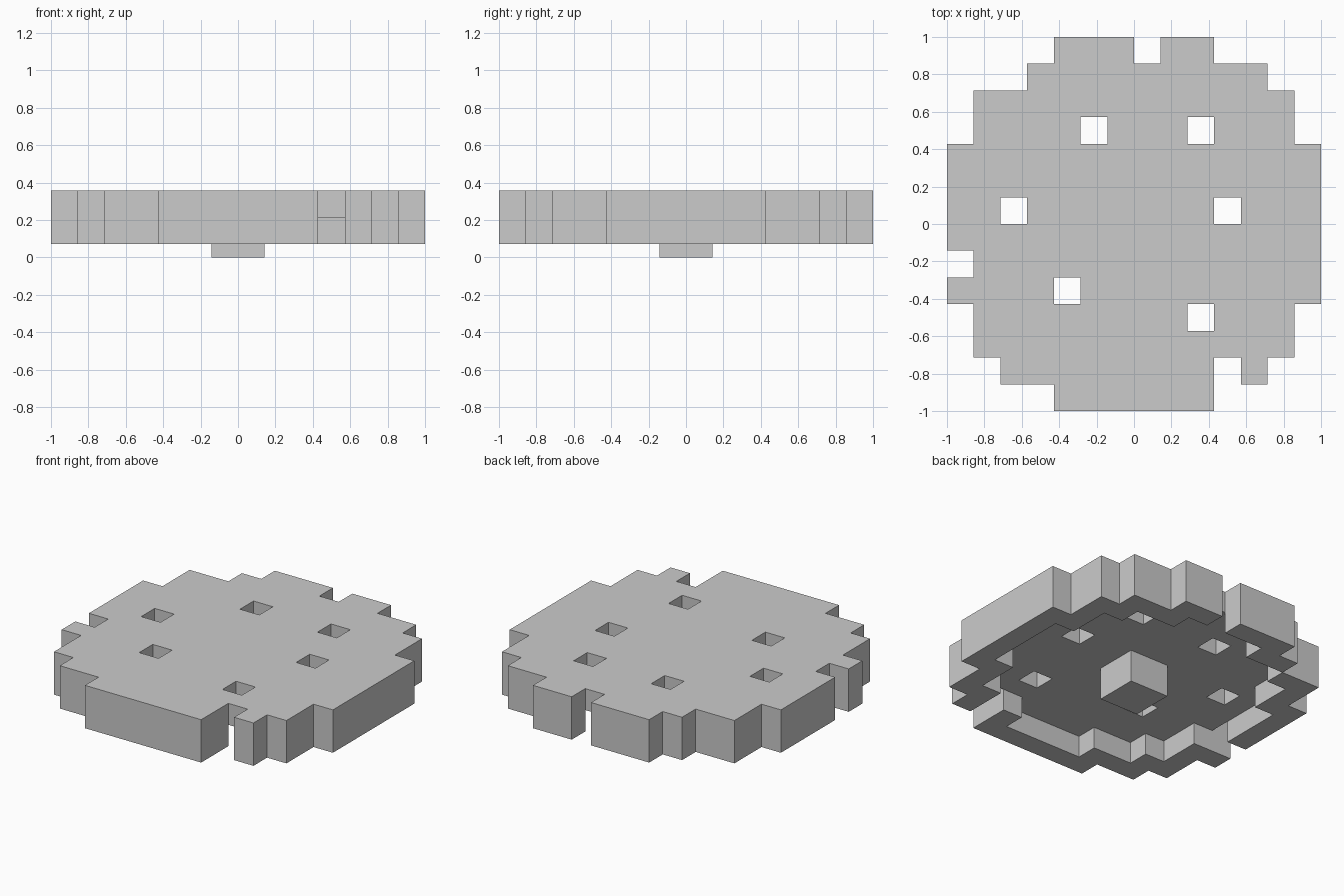
import bpy, bmesh
from math import radians
from mathutils import Matrix, Vector

if "Cube" in bpy.data.objects:
    bpy.data.objects.remove(bpy.data.objects["Cube"])

U = 1 / 7  # one block
Z = [0.5 * U, 1.5 * U, 2.5 * U]  # rim bottom, underside of top, top

# Blocky disc: half-width of each row, mirrored front to back
half_width = [7, 7, 7, 6, 6, 5, 3]
disc = {(x, y) for r, w in enumerate(half_width) for y in (r, -1 - r) for x in range(-w, w)}

# Hollow underside: every block fully surrounded by others
around = [(a, b) for a in (-1, 0, 1) for b in (-1, 0, 1)]
hollow = {(x, y) for x, y in disc if all((x + a, y + b) in disc for a, b in around)}

# Nibbled edge blocks and square holes
chips = {(0, 6), (-5, 5), (-7, -2), (3, -6)}
holes = {(-2, 3), (2, 3), (-5, 0), (3, 0), (-3, -3), (2, -4)}
top_layer = disc - chips - holes
rim_layer = disc - hollow - chips
layers = [rim_layer, top_layer]


def filled(x, y, k):
    return 0 <= k < len(layers) and (x, y) in layers[k]


def link(bm, name):
    mesh = bpy.data.meshes.new(name)
    bm.to_mesh(mesh)
    bm.free()
    obj = bpy.data.objects.new(name, mesh)
    bpy.context.collection.objects.link(obj)
    return obj


# Blocky cap with hanging rim: outer skin of all filled blocks
bm = bmesh.new()
for k, layer in enumerate(layers):
    for x, y in sorted(layer):
        for axis in range(3):
            for side in (0, 1):
                step = [0, 0, 0]
                step[axis] = 1 if side else -1
                if filled(x + step[0], y + step[1], k + step[2]):
                    continue
                quad = []
                for a, b in ((0, 0), (1, 0), (1, 1), (0, 1)):
                    c = [0, 0, 0]
                    c[axis], c[(axis + 1) % 3], c[(axis + 2) % 3] = side, a, b
                    quad.append(bm.verts.new(((x + c[0]) * U, (y + c[1]) * U, Z[k + c[2]])))
                bm.faces.new(quad if side else quad[::-1])
bmesh.ops.remove_doubles(bm, verts=bm.verts[:], dist=1e-4)
bmesh.ops.dissolve_limit(bm, angle_limit=radians(1), verts=bm.verts[:], edges=bm.edges[:])
link(bm, "cap")

# Square post under the middle
bm = bmesh.new()
size = Matrix.Diagonal((2 * U, 2 * U, Z[1], 1))
bmesh.ops.create_cube(bm, size=1, matrix=Matrix.Translation(Vector((0, 0, Z[1] / 2))) @ size)
link(bm, "post")
